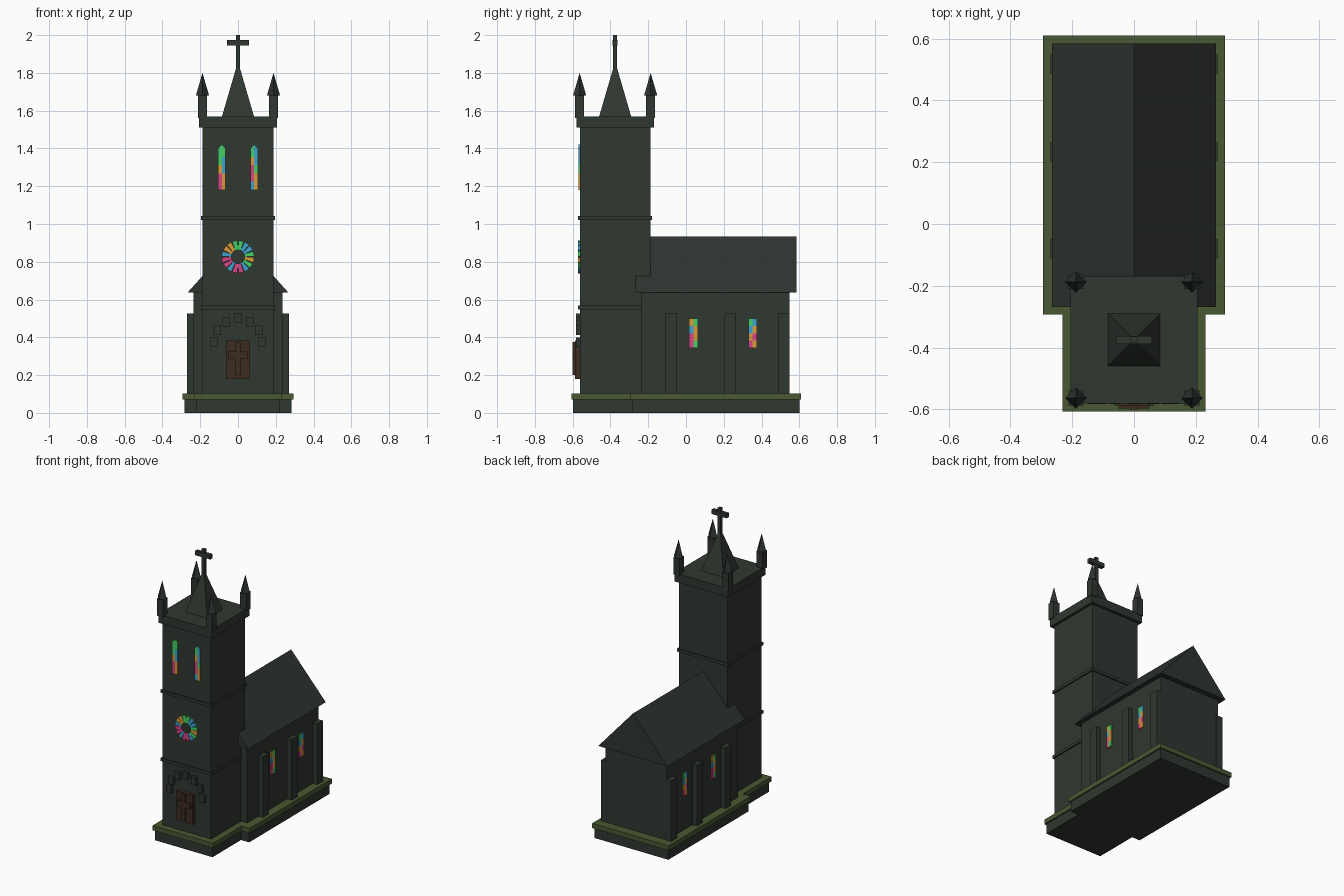
import bpy, bmesh, math
from mathutils import Matrix

if "Cube" in bpy.data.objects:
    bpy.data.objects.remove(bpy.data.objects["Cube"])


def material(name, rgb):
    m = bpy.data.materials.new(name)
    m.diffuse_color = (*rgb, 1)
    m.use_nodes = True
    m.node_tree.nodes["Principled BSDF"].inputs["Base Color"].default_value = m.diffuse_color
    return m


STONE = material("dark stone", (0.030, 0.038, 0.030))
ROOF = material("roof slate", (0.027, 0.034, 0.030))
MOSS = material("moss green", (0.065, 0.098, 0.032))
WOOD = material("door wood", (0.045, 0.025, 0.015))
GLASS = [material("green glass", (0.06, 0.62, 0.13)),
         material("blue glass", (0.05, 0.36, 0.62)),
         material("orange glass", (0.68, 0.33, 0.04)),
         material("pink glass", (0.68, 0.06, 0.24))]
G, B, O, P = range(4)


def finish(name, bm, mats):
    bmesh.ops.recalc_face_normals(bm, faces=bm.faces[:])
    me = bpy.data.meshes.new(name)
    bm.to_mesh(me)
    bm.free()
    for m in mats:
        me.materials.append(m)
    ob = bpy.data.objects.new(name, me)
    bpy.context.collection.objects.link(ob)
    return ob


def add_prism(bm, pts, y0, y1, mat=0):
    """Extrude an (x, z) outline along y."""
    a = [bm.verts.new((x, y0, z)) for x, z in pts]
    b = [bm.verts.new((x, y1, z)) for x, z in pts]
    n = len(pts)
    faces = [bm.faces.new(a), bm.faces.new(b[::-1])]
    faces += [bm.faces.new((a[i], a[(i + 1) % n], b[(i + 1) % n], b[i])) for i in range(n)]
    for f in faces:
        f.material_index = mat


def prism(name, pts, y0, y1, mat):
    bm = bmesh.new()
    add_prism(bm, pts, y0, y1)
    return finish(name, bm, [mat])


def box(name, x0, x1, y0, y1, z0, z1, mat):
    return prism(name, [(x0, z0), (x1, z0), (x1, z1), (x0, z1)], y0, y1, mat)


def pyramid(name, x, y, z0, z1, radius, turn, mat):
    bm = bmesh.new()
    bmesh.ops.create_cone(bm, cap_ends=True, segments=4, radius1=radius, radius2=0, depth=z1 - z0,
                          matrix=Matrix.Translation((x, y, (z0 + z1) / 2)) @ Matrix.Rotation(turn, 4, 'Z'))
    bmesh.ops.remove_doubles(bm, verts=bm.verts[:], dist=1e-5)
    return finish(name, bm, [mat])


def footprint(name, grow, z0, z1, mat):
    """Stepped plan: wide nave part, narrow tower part."""
    w, t, y0, ym, y1 = 0.284 + grow, 0.222 + grow, -0.597 - grow, -0.283 - grow, 0.6 + grow
    plan = [(-t, y0), (t, y0), (t, ym), (w, ym), (w, y1), (-w, y1), (-w, ym), (-t, ym)]
    bm = bmesh.new()
    f = bm.faces.new([bm.verts.new((x, y, z0)) for x, y in plan])
    top = bmesh.ops.extrude_face_region(bm, geom=[f])["geom"]
    bmesh.ops.translate(bm, vec=(0, 0, z1 - z0), verts=[v for v in top if isinstance(v, bmesh.types.BMVert)])
    return finish(name, bm, [mat])


def window(name, loc, turn, w, h, point, rows):
    """Two columns of coloured panes, facing -y before turning."""
    bm = bmesh.new()
    n = len(rows)
    for r, cols in enumerate(rows):
        z0, z1 = h * r / n, h * (r + 1) / n
        peak = z1 + (point if r == n - 1 else 0)
        for s, c in zip((-1, 1), cols):
            add_prism(bm, [(0, z0), (s * w / 2, z0), (s * w / 2, z1), (0, peak)], -0.008, 0.001, c)
    ob = finish(name, bm, GLASS)
    ob.location = loc
    ob.rotation_euler.z = turn
    return ob


# Base
footprint("foundation", 0, 0, 0.07, STONE)
footprint("moss_ledge", 0.01, 0.07, 0.103, MOSS)

# Nave with gable roof and buttresses
box("nave_walls", -0.235, 0.235, -0.235, 0.547, 0.1, 0.645, STONE)
prism("nave_roof", [(-0.266, 0.638), (0.266, 0.638), (0, 0.934)], -0.268, 0.584, ROOF)
for s in (-1, 1):
    for y in (-0.08, 0.235, 0.517):
        xs = sorted((s * 0.22, s * 0.27))
        box("buttress", *xs, y - 0.031, y + 0.031, 0.1, 0.525, STONE)

# Tower with string courses and cornice
TY = -0.375
for name, r, z0, z1 in (("tower", 0.187, 0.1, 1.52), ("lower_string_course", 0.196, 0.548, 0.568),
                        ("upper_string_course", 0.196, 1.022, 1.042), ("cornice", 0.206, 1.51, 1.57)):
    box(name, -r, r, TY - r, TY + r, z0, z1, STONE)

# Corner pinnacles
for sx in (-1, 1):
    for sy in (-1, 1):
        x, y = sx * 0.188, TY + sy * 0.188
        box("pinnacle_post", x - 0.024, x + 0.024, y - 0.024, y + 0.024, 1.56, 1.68, STONE)
        pyramid("pinnacle_cap", x, y, 1.68, 1.80, 0.035, 0, ROOF)

# Spire and cross
pyramid("spire", 0, TY, 1.565, 1.86, 0.086 * math.sqrt(2), math.pi / 4, STONE)
box("cross_post", -0.011, 0.011, TY - 0.011, TY + 0.011, 1.82, 2.0, STONE)
box("cross_bar", -0.058, 0.058, TY - 0.013, TY + 0.013, 1.945, 1.975, STONE)

# Door with raised cross
FY = TY - 0.187
box("door", -0.063, 0.063, FY - 0.026, FY + 0.005, 0.18, 0.382, WOOD)
box("door_cross_post", -0.013, 0.013, FY - 0.038, FY - 0.02, 0.2, 0.375, WOOD)
box("door_cross_bar", -0.05, 0.05, FY - 0.036, FY - 0.02, 0.285, 0.325, WOOD)

# Arch stones around the door
for k in range(7):
    a = math.pi * k / 6
    x, z = 0.127 * math.cos(a), 0.373 + 0.127 * math.sin(a)
    box("arch_stone", x - 0.019, x + 0.019, FY - 0.02, FY + 0.005, z - 0.025, z + 0.025, STONE)

# Rose window: ring of coloured wedges around a stone hub
bm = bmesh.new()
ring = [G, B, B, G, G, O, O, B, P, P, B, P, P, B, G, O]
step = math.tau / len(ring)
for k, c in enumerate(ring):
    pts = [(r * math.cos(a), 0.826 + r * math.sin(a))
           for r, a in ((0.036, k * step), (0.087, k * step + 0.03),
                        (0.087, (k + 1) * step - 0.03), (0.036, (k + 1) * step))]
    add_prism(bm, pts, FY - 0.009, FY + 0.001, c)
finish("rose_window", bm, GLASS)

# Tower lancets
window("lancet_left", (-0.086, FY, 1.18), 0, 0.042, 0.22, 0.02, [(P, O), (P, O), (O, B), (G, B), (G, G)])
window("lancet_right", (0.086, FY, 1.18), 0, 0.042, 0.22, 0.02, [(B, O), (P, O), (P, G), (O, B), (G, B)])

# Nave side windows
for s in (-1, 1):
    window("side_window_front", (s * 0.235, 0.04, 0.343), s * math.pi / 2, 0.046, 0.157, 0,
           [(P, G), (P, O), (B, O), (O, G)])
    window("side_window_rear", (s * 0.235, 0.353, 0.343), s * math.pi / 2, 0.046, 0.157, 0,
           [(P, O), (O, P), (B, O), (G, B)])
